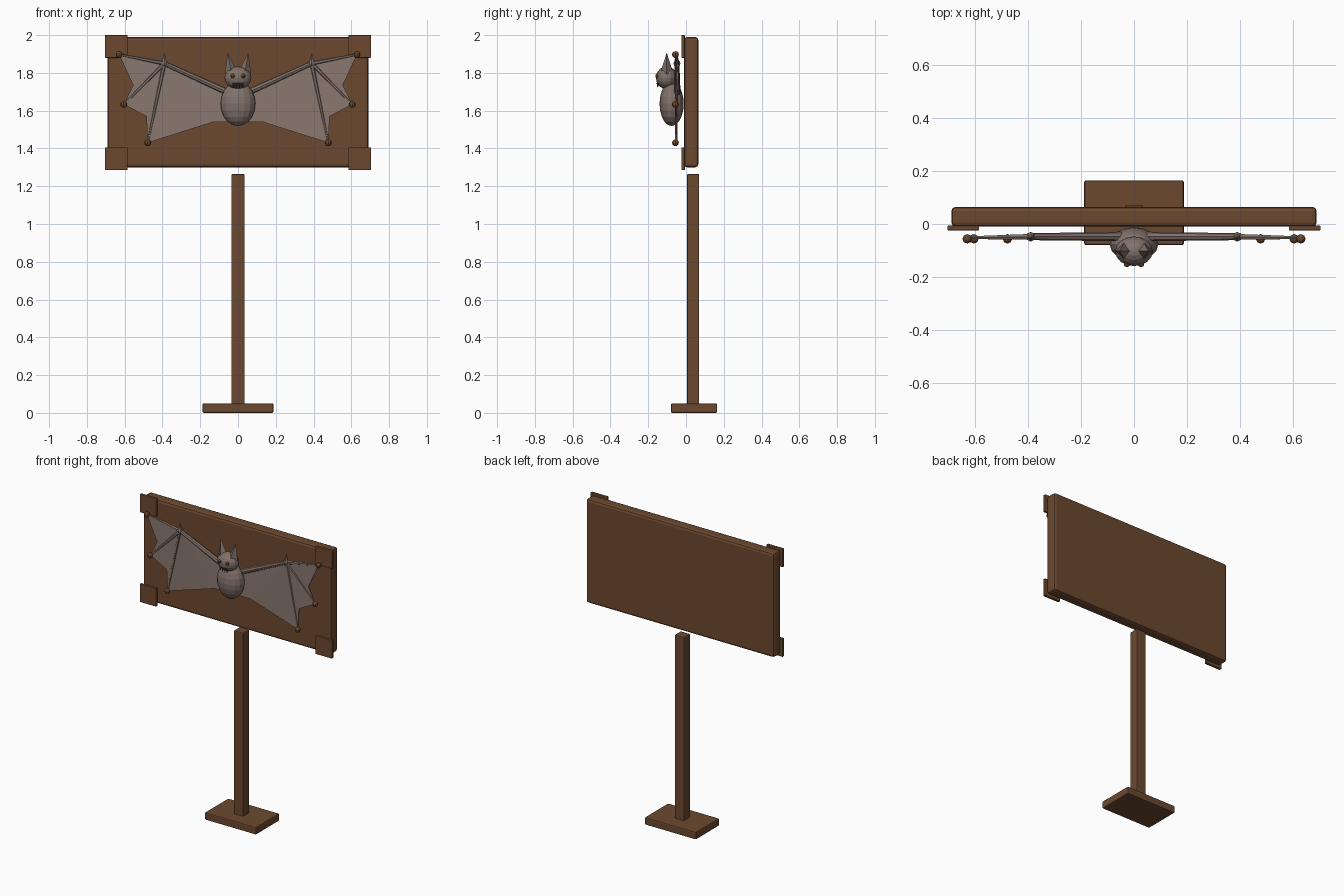
import bpy, bmesh
from mathutils import Vector

cube = bpy.data.objects.get("Cube")
if cube:
    bpy.data.objects.remove(cube, do_unlink=True)


def material(name, rgb):
    m = bpy.data.materials.new(name)
    m.use_nodes = True
    m.diffuse_color = (*rgb, 1)
    bsdf = m.node_tree.nodes["Principled BSDF"]
    bsdf.inputs["Base Color"].default_value = (*rgb, 1)
    bsdf.inputs["Roughness"].default_value = 0.8
    return m


WOOD = material("brown wood", (0.15, 0.066, 0.029))
FUR = material("grey fur", (0.22, 0.165, 0.145))
SKIN = material("wing skin", (0.25, 0.185, 0.16))
DARK = material("dark teeth", (0.06, 0.045, 0.04))


def finish(name, bm, mat):
    bmesh.ops.recalc_face_normals(bm, faces=bm.faces[:])
    mesh = bpy.data.meshes.new(name)
    bm.to_mesh(mesh)
    bm.free()
    mesh.materials.append(mat)
    ob = bpy.data.objects.new(name, mesh)
    bpy.context.collection.objects.link(ob)
    return ob


def box(name, lo, hi, bevel, mat=WOOD):
    lo, hi = Vector(lo), Vector(hi)
    bm = bmesh.new()
    bmesh.ops.create_cube(bm, size=1)
    bmesh.ops.scale(bm, vec=hi - lo, verts=bm.verts)
    bmesh.ops.translate(bm, vec=(lo + hi) / 2, verts=bm.verts)
    ob = finish(name, bm, mat)
    mod = ob.modifiers.new("rounded edges", 'BEVEL')
    mod.width, mod.segments = bevel, 2
    return ob


def ball(name, centre, radii, mat, seg=12, rings=8):
    bm = bmesh.new()
    bmesh.ops.create_uvsphere(bm, u_segments=seg, v_segments=rings, radius=1)
    bmesh.ops.scale(bm, vec=radii, verts=bm.verts)
    bmesh.ops.translate(bm, vec=centre, verts=bm.verts)
    return finish(name, bm, mat)


def rod(name, start, end, r1, r2, mat, sides=8):
    start, end = Vector(start), Vector(end)
    axis = end - start
    bm = bmesh.new()
    bmesh.ops.create_cone(bm, cap_ends=True, segments=sides, radius1=r1,
                          radius2=r2, depth=axis.length)
    turn = axis.to_track_quat('Z', 'Y').to_matrix()
    bmesh.ops.rotate(bm, matrix=turn, verts=bm.verts)
    bmesh.ops.translate(bm, vec=(start + end) / 2, verts=bm.verts)
    return finish(name, bm, mat)


# Stand and sign board
box("base", (-0.188, -0.08, 0), (0.188, 0.165, 0.05), 0.007)
box("post", (-0.035, 0.005, 0.045), (0.035, 0.07, 1.265), 0.006)
box("board", (-0.69, -0.01, 1.3), (0.69, 0.065, 1.99), 0.016)

# Body and head
ball("body", (0, -0.076, 1.637), (0.092, 0.064, 0.118), FUR, 16, 10)
ball("head", (0, -0.103, 1.774), (0.071, 0.056, 0.06), FUR, 16, 10)
for i in range(4):
    x = (i - 1.5) * 0.016
    rod(f"tooth_{i + 1}", (x, -0.148, 1.747), (x, -0.15, 1.722), 0.008, 0.001, DARK, 4)

for side, s in (("left", 1), ("right", -1)):
    # Corner plates
    for level, z in (("lower", 1.285), ("upper", 1.88)):
        xs = sorted((s * 0.585, s * 0.705))
        box(f"{side}_{level}_corner_plate", (xs[0], -0.024, z), (xs[1], -0.006, z + 0.12), 0.003)

    # Ears and eyes
    rod(f"{side}_ear", (s * 0.036, -0.102, 1.8), (s * 0.054, -0.102, 1.905), 0.034, 0.001, FUR, 4)
    ball(f"{side}_eye", (s * 0.027, -0.151, 1.784), (0.012,) * 3, WOOD, 8, 6)

    def at(x, z, y=-0.052):
        return Vector((s * x, y, z))

    shoulder, wrist = at(0.05, 1.695, -0.047), at(0.39, 1.85, -0.048)
    tips = [at(0.63, 1.897), at(0.605, 1.633), at(0.478, 1.43)]
    notches = [at(0.555, 1.735), at(0.485, 1.57)]

    # Wing skin, fanned out from the wrist
    outline = [tips[0], notches[0], tips[1], notches[1], tips[2],
               at(0.13, 1.54), at(0.02, 1.54), shoulder]
    bm = bmesh.new()
    hub = bm.verts.new(wrist)
    rim = [bm.verts.new(p) for p in outline]
    for a, b in zip(rim, rim[1:]):
        bm.faces.new((hub, a, b))
    wing = finish(f"{side}_wing_skin", bm, SKIN)
    solid = wing.modifiers.new("thickness", 'SOLIDIFY')
    solid.thickness, solid.offset = 0.006, 0

    # Arm, wrist, thumb claw and fingers with round tips
    rod(f"{side}_arm", shoulder, wrist, 0.018, 0.013, FUR)
    ball(f"{side}_wrist", wrist, (0.018,) * 3, FUR, 8, 6)
    rod(f"{side}_thumb_claw", wrist, at(0.39, 1.906), 0.016, 0.001, FUR, 6)
    for i, tip in enumerate(tips, 1):
        rod(f"{side}_finger_{i}", wrist, tip, 0.012, 0.006, FUR, 6)
        ball(f"{side}_finger_tip_{i}", tip + Vector((0, -0.004, 0)), (0.018,) * 3, WOOD, 8, 6)
